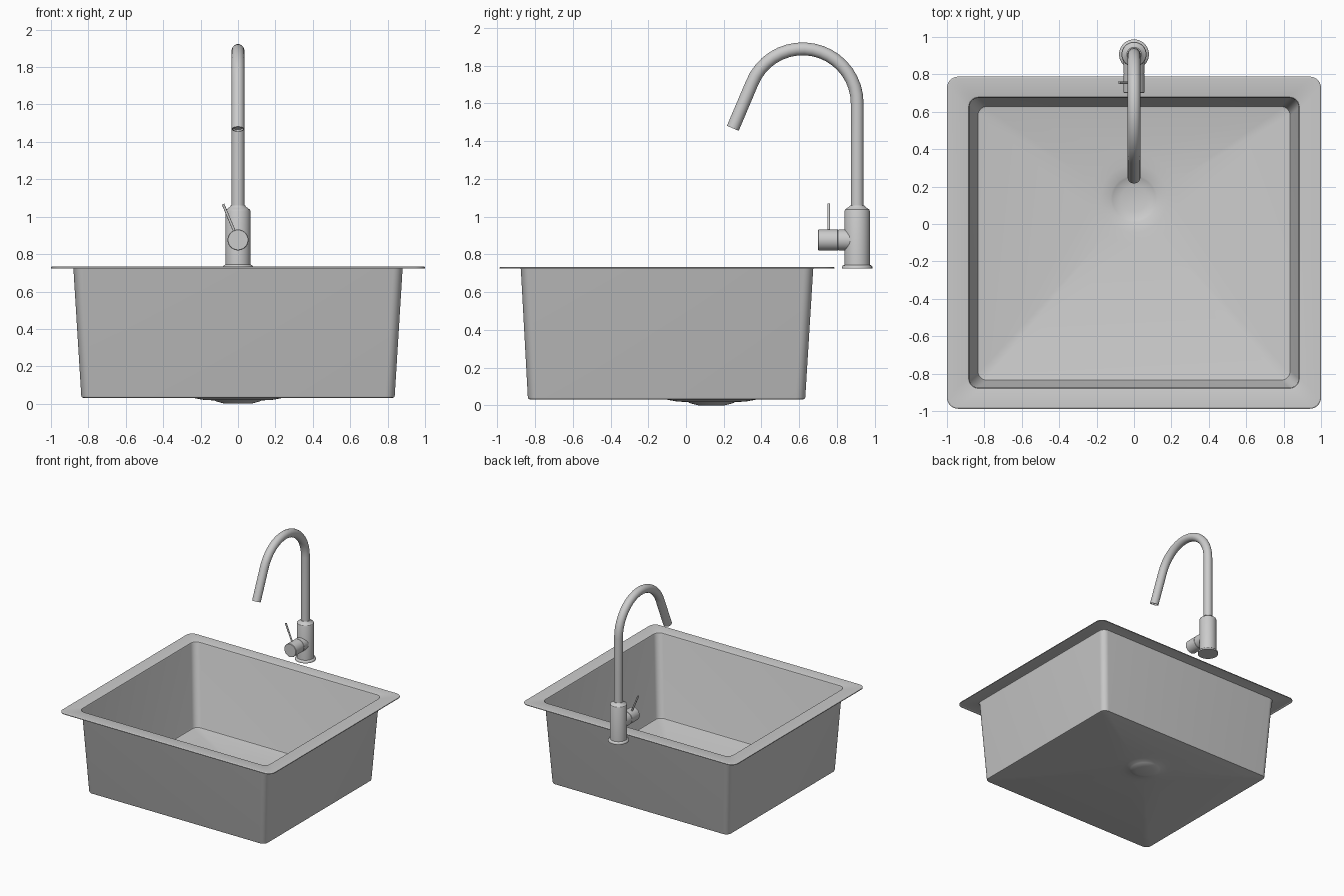
import bpy, bmesh
from math import sin, cos, pi, radians
from mathutils import Vector, Matrix

if "Cube" in bpy.data.objects:
    bpy.data.objects.remove(bpy.data.objects["Cube"])


def finish(name, bm, angle=35):
    me = bpy.data.meshes.new(name)
    bm.to_mesh(me)
    bm.free()
    ob = bpy.data.objects.new(name, me)
    bpy.context.collection.objects.link(ob)
    bpy.ops.object.select_all(action='DESELECT')
    ob.select_set(True)
    bpy.context.view_layer.objects.active = ob
    bpy.ops.object.shade_smooth_by_angle(angle=radians(angle))
    return ob


def add_loop(bm, pts):
    return [bm.verts.new(p) for p in pts]


def bridge(bm, a, b):
    n = len(a)
    for i in range(n):
        j = (i + 1) % n
        bm.faces.new((a[i], a[j], b[j], b[i]))


def rounded_rect(x, y0, y1, r, z, seg=8):
    pts = []
    corners = ((x - r, y1 - r), (r - x, y1 - r), (r - x, y0 + r), (x - r, y0 + r))
    for k, (cx, cy) in enumerate(corners):
        for i in range(seg + 1):
            a = pi / 2 * (k + i / seg)
            pts.append((cx + r * cos(a), cy + r * sin(a), z))
    return pts


def circle(r, z, n=48):
    return [(r * cos(2 * pi * i / n), r * sin(2 * pi * i / n), z) for i in range(n)]


def lathe(name, profile, matrix, n=48):
    """Closed solid turned about local z from (radius, z) pairs."""
    bm = bmesh.new()
    loops = [add_loop(bm, circle(r, z, n)) for r, z in profile]
    for a, b in zip(loops, loops[1:]):
        bridge(bm, a, b)
    bm.faces.new(loops[0])
    bm.faces.new(loops[-1])
    bmesh.ops.recalc_face_normals(bm, faces=bm.faces)
    bm.transform(matrix)
    return finish(name, bm)


# sink: turned-down lip, flat rim, tapered bowl
bm = bmesh.new()
sections = [  # half width, y min, y max, corner radius, z
    (1.0, -0.988, 0.788, 0.06, 0.724),
    (1.0, -0.988, 0.788, 0.06, 0.730),
    (0.994, -0.982, 0.782, 0.054, 0.734),
    (0.893, -0.888, 0.687, 0.062, 0.734),
    (0.884, -0.879, 0.678, 0.053, 0.731),
    (0.880, -0.875, 0.674, 0.05, 0.722),
    (0.838, -0.838, 0.632, 0.05, 0.042),
    (0.834, -0.834, 0.628, 0.046, 0.034),
    (0.824, -0.824, 0.618, 0.036, 0.031),
]
loops = [add_loop(bm, rounded_rect(*s)) for s in sections]
for a, b in zip(loops, loops[1:]):
    bridge(bm, a, b)

# stepped drain depression
drain = [(0.24, 0.031), (0.18, 0.020), (0.125, 0.018), (0.115, 0.012), (0.07, 0.0)]
rings = [add_loop(bm, [(x, y + 0.135, z) for x, y, z in circle(r, z)]) for r, z in drain]
for a, b in zip(rings, rings[1:]):
    bridge(bm, a, b)
bm.faces.new(rings[-1])

# floor between bowl and drain
edges = [bm.edges.get((l[i - 1], l[i])) for l in (loops[-1], rings[0]) for i in range(len(l))]
bmesh.ops.triangle_fill(bm, edges=edges, use_beauty=True, use_dissolve=False)
bmesh.ops.recalc_face_normals(bm, faces=bm.faces)
bm.normal_update()
if max(bm.faces, key=lambda f: f.calc_center_median().z).normal.z < 0:
    bmesh.ops.reverse_faces(bm, faces=bm.faces)
finish("sink_basin", bm, 30)

# faucet body with base flange
FY = 0.907
lathe("faucet_body", [(0.08, 0.725), (0.08, 0.735), (0.077, 0.74), (0.067, 0.745),
                      (0.067, 1.03), (0.064, 1.038), (0.042, 1.053), (0.038, 1.06), (0.034, 1.06)],
      Matrix.Translation((0, FY, 0)))

# gooseneck spout swept along its path
R, cz = 0.289, 1.60
path = [(FY, 1.05), (FY, 1.3)]
steps = 18
for i in range(steps + 1):
    a = radians(158) * i / steps
    path.append((FY - R + R * cos(a), cz + R * sin(a)))
path.append((0.248, 1.468))
bm = bmesh.new()
tube = []
for i, (y, z) in enumerate(path):
    p0 = Vector(path[max(i - 1, 0)])
    p1 = Vector(path[min(i + 1, len(path) - 1)])
    t = (p1 - p0).normalized()
    tube.append(add_loop(bm, [(px, y + py * t.y, z - py * t.x) for px, py, _ in circle(0.034, 0, 32)]))
# recessed outlet
d = Vector((0, t.x, t.y))
c = Vector((0, *path[-1]))
tube.append(add_loop(bm, [c + (v.co - c) * 0.85 for v in tube[-1]]))
tube.append(add_loop(bm, [v.co - d * 0.01 for v in tube[-1]]))
for a, b in zip(tube, tube[1:]):
    bridge(bm, a, b)
bm.faces.new(tube[0])
bm.faces.new(tube[-1])
bmesh.ops.recalc_face_normals(bm, faces=bm.faces)
finish("faucet_spout", bm)

# valve housing pointing to the front, with a seam groove
lathe("valve_housing", [(0.056, -0.02), (0.056, 0.099), (0.054, 0.1), (0.054, 0.102),
                        (0.056, 0.103), (0.056, 0.204), (0.053, 0.207)],
      Matrix.Translation((0, FY, 0.876)) @ Matrix.Rotation(pi / 2, 4, 'X'), 40)

# thin lever
p0, p1 = Vector((-0.014, 0.756, 0.91)), Vector((-0.08, 0.756, 1.067))
axis = p1 - p0
lathe("lever", [(0.007, 0), (0.007, axis.length)],
      Matrix.Translation(p0) @ axis.to_track_quat('Z', 'Y').to_matrix().to_4x4(), 16)
